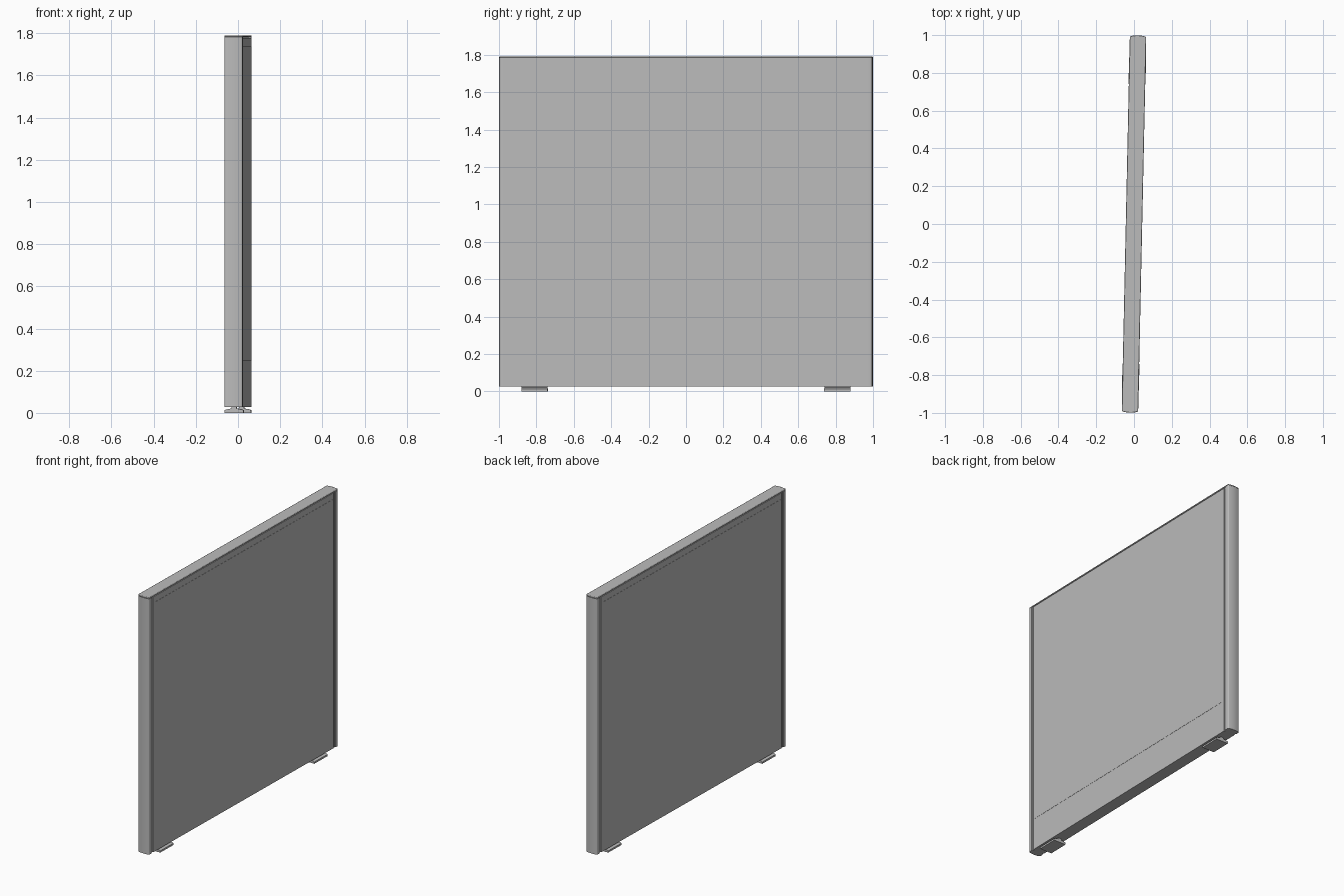
import bpy, bmesh, math
from mathutils import Matrix

cube = bpy.data.objects.get("Cube")
if cube:
    bpy.data.objects.remove(cube, do_unlink=True)

grey = bpy.data.materials.new("light_grey")
grey.use_nodes = True
colour = (0.5, 0.5, 0.5, 1)
grey.diffuse_color = colour
grey.node_tree.nodes["Principled BSDF"].inputs["Base Color"].default_value = colour

TURN = Matrix.Rotation(-0.0215, 4, 'Z')  # the screen stands slightly turned
HALF = 0.0435                            # half thickness
BASE, TOP = 0.028, 1.79


def finish(name, bm):
    bmesh.ops.recalc_face_normals(bm, faces=bm.faces)
    bm.transform(TURN)
    mesh = bpy.data.meshes.new(name)
    bm.to_mesh(mesh)
    bm.free()
    mesh.materials.append(grey)
    obj = bpy.data.objects.new(name, mesh)
    bpy.context.collection.objects.link(obj)
    bpy.ops.object.select_all(action='DESELECT')
    obj.select_set(True)
    bpy.context.view_layer.objects.active = obj
    bpy.ops.object.shade_smooth_by_angle(angle=math.radians(30))
    return obj


def box(name, half_x, y0, y1, z0, z1):
    bm = bmesh.new()
    bmesh.ops.create_cube(bm, size=1)
    for v in bm.verts:
        v.co = (v.co.x * 2 * half_x, y0 + (v.co.y + 0.5) * (y1 - y0),
                z0 + (v.co.z + 0.5) * (z1 - z0))
    return finish(name, bm)


def extrude(name, points, vector):
    bm = bmesh.new()
    face = bm.faces.new([bm.verts.new(p) for p in points])
    new = bmesh.ops.extrude_face_region(bm, geom=[face])["geom"]
    bmesh.ops.translate(bm, vec=vector,
                        verts=[g for g in new if isinstance(g, bmesh.types.BMVert)])
    return finish(name, bm)


def end_profile():
    """Rounded, gently bowed outer face from +x to -x, as (x, y)."""
    r, points = 0.009, []
    for i in range(6):
        a = math.radians(18 * i)
        points.append((HALF - r + r * math.cos(a), 0.986 + r * math.sin(a)))
    for i in range(1, 8):
        x = (HALF - r) * (1 - i / 4)
        points.append((x, 0.999 - 0.004 * (x / (HALF - r)) ** 2))
    return points + [(-x, y) for x, y in reversed(points[:6])]


# Core and the raised panel skin, with a shadow gap to the frame
box("core", 0.035, -0.97, 0.97, BASE, TOP - 0.007)
box("panel", 0.0415, -0.95, 0.95, BASE, 1.778)
box("infill", 0.0428, -0.935, 0.935, 0.245, 1.737)

# End posts with an inner lip, and feet
for side, label in ((1, "back"), (-1, "front")):
    outline = [(-HALF, 0.967)] + [(HALF, 0.967)] + end_profile()
    extrude(label + "_post", [(x, y * side, BASE) for x, y in outline],
            (0, 0, TOP - 0.008 - BASE))
    box(label + "_post_lip", 0.039, *sorted((0.957 * side, 0.967 * side)), BASE, TOP - 0.008)

    foot = [(-0.045, 0), (0.045, 0), (0.045, 0.012), (0.038, 0.016), (0.012, 0.021),
            (0.012, 0.029), (-0.012, 0.029), (-0.012, 0.021), (-0.038, 0.016), (-0.045, 0.012)]
    extrude(label + "_foot", [(x, side * 0.81 - 0.07, z) for x, z in foot], (0, 0.14, 0))

# Top cap following the rounded outline of both posts
ends = end_profile()
loop = ends + [(-x, -y) for x, y in ends]
cap = extrude("top_cap", [(x, y, TOP - 0.008) for x, y in loop], (0, 0, 0.008))
bevel = cap.modifiers.new("soft_edge", 'BEVEL')
bevel.width = 0.003
bevel.segments = 2
bevel.limit_method = 'ANGLE'
bevel.angle_limit = math.radians(60)
